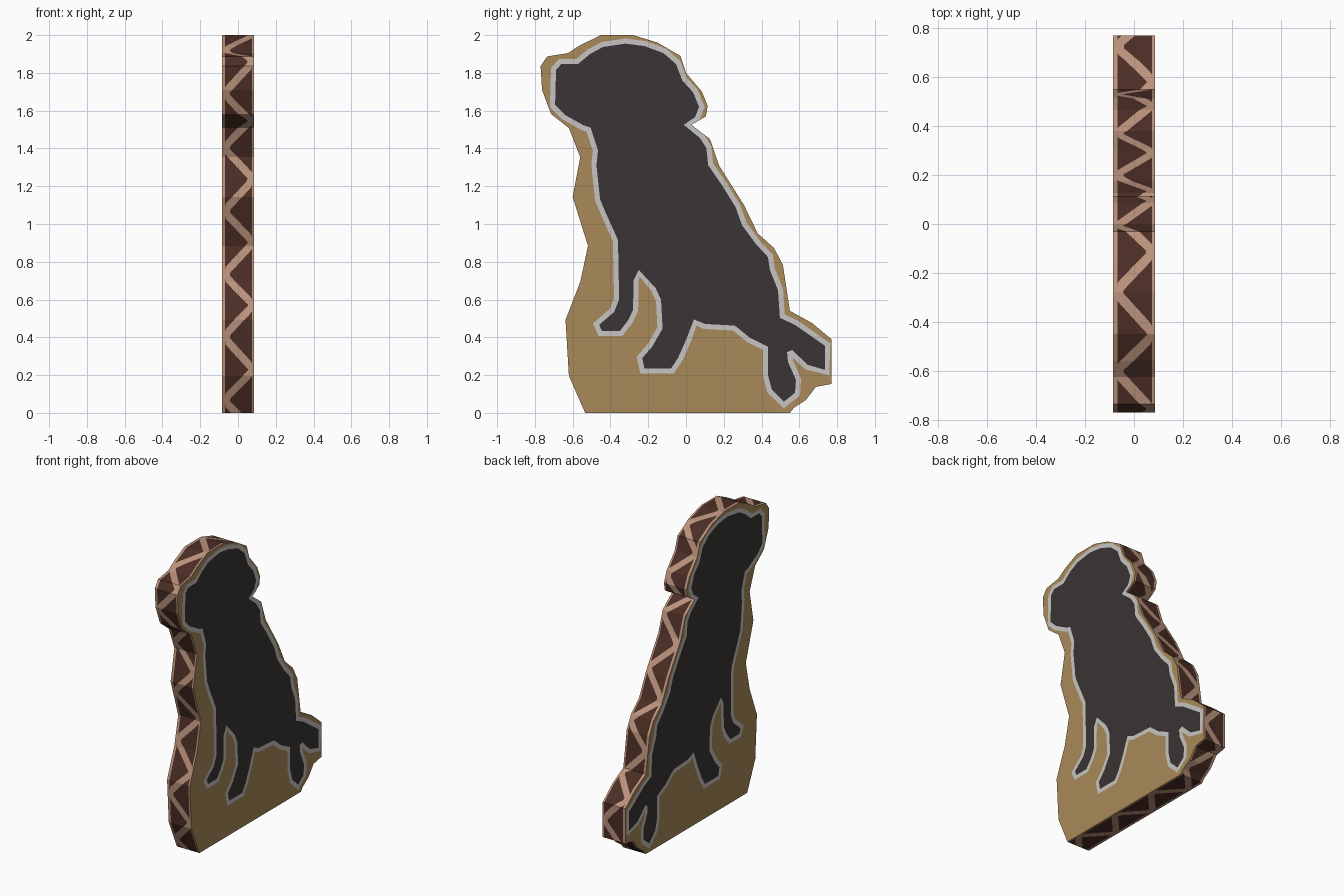
import bpy, bmesh, math
from mathutils import Vector

if "Cube" in bpy.data.objects:
    bpy.data.objects.remove(bpy.data.objects["Cube"])

HALF = 0.085      # half thickness of the board
SKIN = 0.0025     # height of the painted plates


def material(name, rgb):
    m = bpy.data.materials.new(name)
    m.diffuse_color = (*rgb, 1)
    m.use_nodes = True
    m.node_tree.nodes["Principled BSDF"].inputs["Base Color"].default_value = m.diffuse_color
    return m


tan = material("tan", (0.40, 0.255, 0.10))
peach = material("peach", (0.49, 0.29, 0.20))
brown = material("dark brown", (0.070, 0.027, 0.018))
charcoal = material("charcoal", (0.042, 0.034, 0.035))
pale = material("pale grey", (0.57, 0.56, 0.54))

# Board outline in (y, z)
board = [Vector(p) for p in (
    (-.45, 2), (-.28, 2), (-.15, 1.96), (-.03, 1.89), (0, 1.8), (.085, 1.7),
    (.115, 1.625), (.105, 1.57), (.028, 1.525), (.127, 1.45), (.175, 1.31),
    (.307, 1.1), (.38, .95), (.466, .873), (.513, .783), (.55, .54),
    (.667, .476), (.77, .39), (.77, .153), (.688, .138), (.635, .069),
    (.571, .026), (.55, 0), (-.534, 0), (-.62, .196), (-.638, .492),
    (-.56, .693), (-.519, .884), (-.6, 1.143), (-.56, 1.354), (-.62, 1.508),
    (-.714, 1.582), (-.762, 1.709), (-.77, 1.836), (-.735, 1.887),
    (-.624, 1.905), (-.56, 1.947))]

# Seated dog silhouette in (y, z)
dog = [Vector(p) for p in (
    (-.32, 1.955), (-.22, 1.942), (-.12, 1.905), (-.053, 1.847), (-.02, 1.76),
    (.037, 1.698), (.069, 1.62), (.048, 1.566), (-.012, 1.525), (.074, 1.455),
    (.108, 1.402), (.117, 1.312), (.19, 1.206), (.262, 1.09), (.296, .995),
    (.37, .894), (.434, .825), (.444, .757), (.487, .65), (.497, .503),
    (.577, .466), (.737, .354), (.737, .228), (.645, .254), (.562, .333),
    (.535, .322), (.54, .27), (.582, .175), (.577, .106), (.519, .06),
    (.455, .122), (.434, .2), (.434, .35), (.339, .397), (.259, .462),
    (.1, .471), (.042, .495), (0, .386), (-.042, .291), (-.079, .235),
    (-.22, .235), (-.232, .29), (-.18, .349), (-.124, .446), (-.132, .598),
    (-.16, .66), (-.25, .757), (-.278, .7), (-.28, .545), (-.307, .49),
    (-.35, .434), (-.445, .434), (-.46, .466), (-.381, .534), (-.354, .6),
    (-.36, .915), (-.42, 1.048), (-.455, 1.13), (-.474, 1.312),
    (-.466, 1.39), (-.505, 1.51))]
muzzle = [Vector(p) for p in (
    (-.545, 1.524), (-.64, 1.577), (-.693, 1.63), (-.688, 1.815),
    (-.66, 1.847), (-.571, 1.847), (-.508, 1.9), (-.44, 1.937))]
dog += muzzle


def finish(bm, name, mats):
    me = bpy.data.meshes.new(name)
    bm.to_mesh(me)
    bm.free()
    for m in mats:
        me.materials.append(m)
    ob = bpy.data.objects.new(name, me)
    bpy.context.collection.objects.link(ob)
    return ob


def offset(points, d):
    """Mitred outward offset of a clockwise outline."""
    out = []
    n = len(points)
    for i, p in enumerate(points):
        a = (p - points[i - 1]).normalized()
        b = (points[(i + 1) % n] - p).normalized()
        na, nb = Vector((-a.y, a.x)), Vector((-b.y, b.x))
        m = (na + nb).normalized()
        out.append(p + m * d / max(m.dot(na), 0.75))
    return out


# Board: walls cut into bands by a zigzag stripe, so the patches alternate
LEFT, RIGHT, STRIPE = -0.068, 0.074, 0.027
lengths = [(board[(i + 1) % len(board)] - p).length for i, p in enumerate(board)]
total = sum(lengths)
period = total / round(total / 0.34)

stations, s = [], 0
for i, p in enumerate(board):
    q = board[(i + 1) % len(board)]
    steps = max(1, math.ceil(lengths[i] / 0.017))
    for k in range(steps):
        t = k / steps
        stations.append((p.lerp(q, t), s + lengths[i] * t))
    s += lengths[i]


def bands(s):
    wave = abs(2 * ((s / period) % 1) - 1)
    c = LEFT - 0.008 + (RIGHT - LEFT + 0.016) * wave
    clamp = lambda x: min(RIGHT, max(LEFT, x))
    return (-HALF, LEFT, clamp(c - STRIPE), clamp(c + STRIPE), RIGHT, HALF)


bm = bmesh.new()
rows = [[bm.verts.new((x, p.x, p.y)) for x in bands(s)] for p, s in stations]
for i, a in enumerate(rows):
    b = rows[(i + 1) % len(rows)]
    for k in range(5):
        f = bm.faces.new((a[k], b[k], b[k + 1], a[k + 1]))
        f.material_index = 2 if k in (1, 3) else 1
bm.faces.new([r[0] for r in rows])
bm.faces.new([r[5] for r in reversed(rows)])
bmesh.ops.remove_doubles(bm, verts=bm.verts, dist=1e-5)
bmesh.ops.recalc_face_normals(bm, faces=bm.faces)
finish(bm, "board", (tan, peach, brown))

# Painted dog with a pale rim on both faces
rim = offset(dog, 0.027)
for side, name in ((1, "dog_right"), (-1, "dog_left")):
    bm = bmesh.new()
    x = side * (HALF + SKIN)
    inner = [bm.verts.new((x, p.x, p.y)) for p in dog]
    outer = [bm.verts.new((x, p.x, p.y)) for p in rim]
    bm.faces.new(inner)
    for i in range(len(dog)):
        j = (i + 1) % len(dog)
        bm.faces.new((inner[i], inner[j], outer[j], outer[i])).material_index = 1
    bm.normal_update()
    for f in bm.faces:
        if f.normal.x * side < 0:
            f.normal_flip()
    finish(bm, name, (charcoal, pale))
